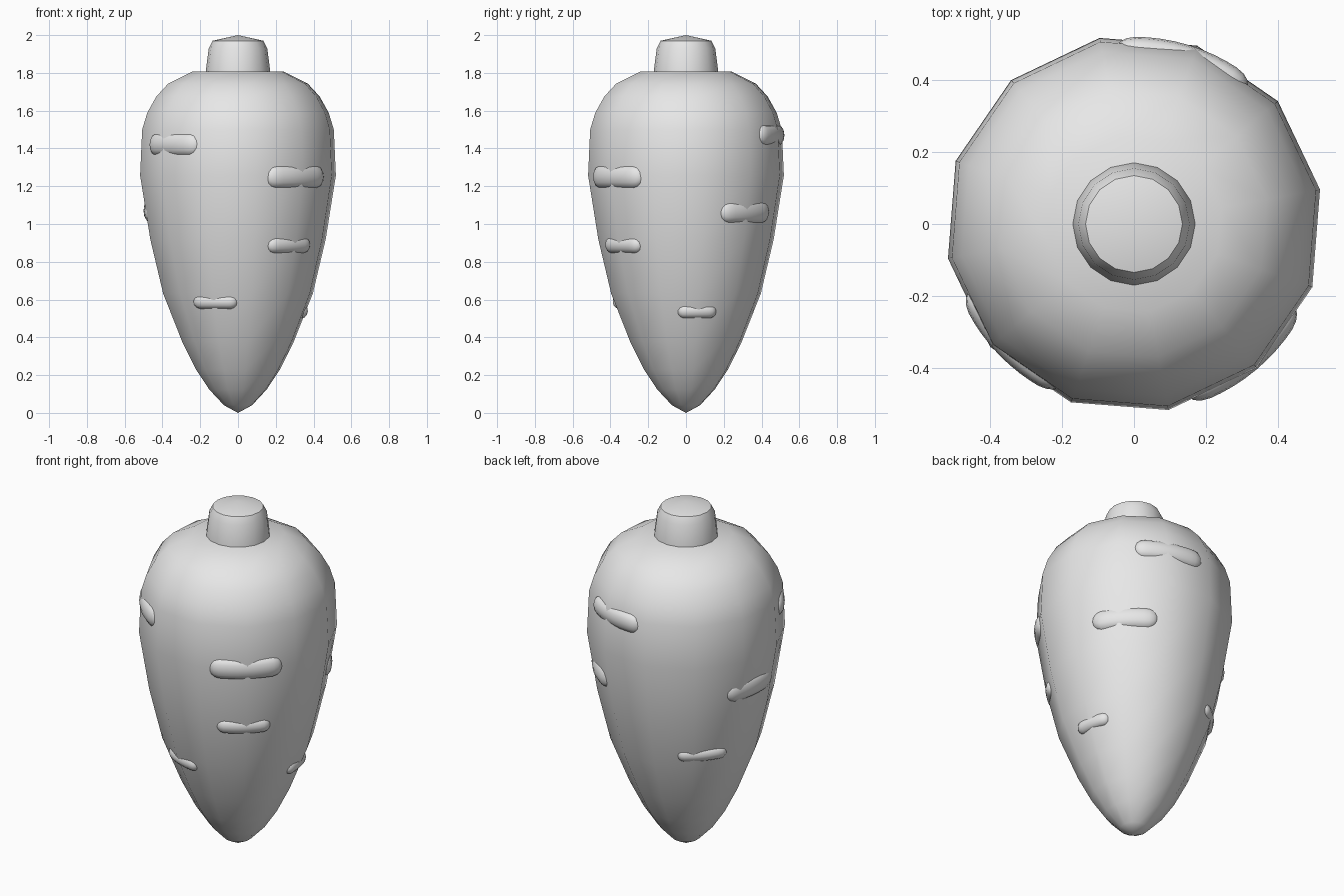
import bpy, bmesh, math

cube = bpy.data.objects.get("Cube")
if cube:
    bpy.data.objects.remove(cube, do_unlink=True)

# Single plain grey for every part
grey = bpy.data.materials.new("plain grey")
grey.use_nodes = True
grey.diffuse_color = (0.8, 0.8, 0.8, 1)
grey.node_tree.nodes["Principled BSDF"].inputs["Base Color"].default_value = (0.8, 0.8, 0.8, 1)


def finish(name, bm):
    bmesh.ops.recalc_face_normals(bm, faces=bm.faces)
    mesh = bpy.data.meshes.new(name)
    bm.to_mesh(mesh)
    bm.free()
    mesh.materials.append(grey)
    obj = bpy.data.objects.new(name, mesh)
    bpy.context.collection.objects.link(obj)
    bpy.ops.object.select_all(action='DESELECT')
    obj.select_set(True)
    bpy.context.view_layer.objects.active = obj
    bpy.ops.object.shade_smooth_by_angle(angle=math.radians(40))
    return obj


def skin(bm, rings, start, end):
    """Bridge closed rings and close both ends with fans to a point."""
    loops = [[bm.verts.new(p) for p in ring] for ring in rings]
    n = len(loops[0])
    for a, b in zip(loops, loops[1:]):
        for i in range(n):
            j = (i + 1) % n
            bm.faces.new((a[i], a[j], b[j], b[i]))
    for loop, tip in ((loops[0], start), (loops[-1], end)):
        v = bm.verts.new(tip)
        for i in range(n):
            bm.faces.new((v, loop[i], loop[(i + 1) % n]))


def lathe(name, profile, sides, turn):
    """Turn (radius, height) points; the first and last lie on the axis."""
    bm = bmesh.new()
    angles = [math.radians(turn) + math.tau * i / sides for i in range(sides)]
    rings = [[(r * math.cos(a), r * math.sin(a), z) for a in angles]
             for r, z in profile[1:-1]]
    skin(bm, rings, (0, 0, profile[0][1]), (0, 0, profile[-1][1]))
    return finish(name, bm)


# Tapered root body
body = [(0, 0), (.075, .04), (.155, .124), (.226, .23), (.301, .378),
        (.403, .632), (.472, .918), (.527, 1.257), (.516, 1.5), (.488, 1.59),
        (.44, 1.675), (.376, 1.743), (.247, 1.807), (0, 1.812)]
lathe("root_body", body, 12, 10.5)

# Short stem with a shallow pointed cap
lathe("stem", [(0, 1.79), (.172, 1.79), (.17, 1.815), (.155, 1.93),
               (.135, 1.97), (0, 2)], 16, 0)


def body_radius(z):
    for (r0, z0), (r1, z1) in zip(body, body[1:]):
        if z0 <= z <= z1:
            return r0 + (r1 - r0) * (z - z0) / (z1 - z0)


def crease(name, centre, half, z, height, depth=.035, steps=16, sides=12):
    """Rounded bar bent around the body, barely standing out of it."""
    bm = bmesh.new()
    radius = body_radius(z) + .004 - depth
    length = math.radians(half) * radius

    def place(s, out, up):
        a = math.radians(centre) + s / radius
        return ((radius + out) * math.cos(a), (radius + out) * math.sin(a), z + up)

    rings = []
    for k in range(1, steps):
        s = -length * math.cos(math.pi * k / steps)
        over = max(0, abs(s) - (length - height)) / height
        size = math.sqrt(1 - over * over)
        rings.append([place(s, depth * size * math.cos(t), height * size * math.sin(t))
                      for t in (math.tau * i / sides for i in range(sides))])
    skin(bm, rings, place(-length, 0, 0), place(length, 0, 0))
    return finish(name, bm)


# Creases: angle, half spread in degrees, height on the body, half thickness
for name, *spec in (
        ("crease_front_left_upper", -50, 23, 1.25, .06),
        ("crease_front_left_lower", -51, 19, .89, .045),
        ("crease_front_right_upper", -136, 22, 1.42, .06),
        ("crease_front_low", -110, 20, .59, .04),
        ("crease_left_low", 10, 18, .54, .04),
        ("crease_back_left_middle", 44, 22, 1.065, .06),
        ("crease_back_upper", 73, 23, 1.47, .055),
        ("crease_back_right_lower", 138, 20, .7, .04),
        ("crease_right_middle", 173, 22, 1.07, .06)):
    crease(name, *spec)
